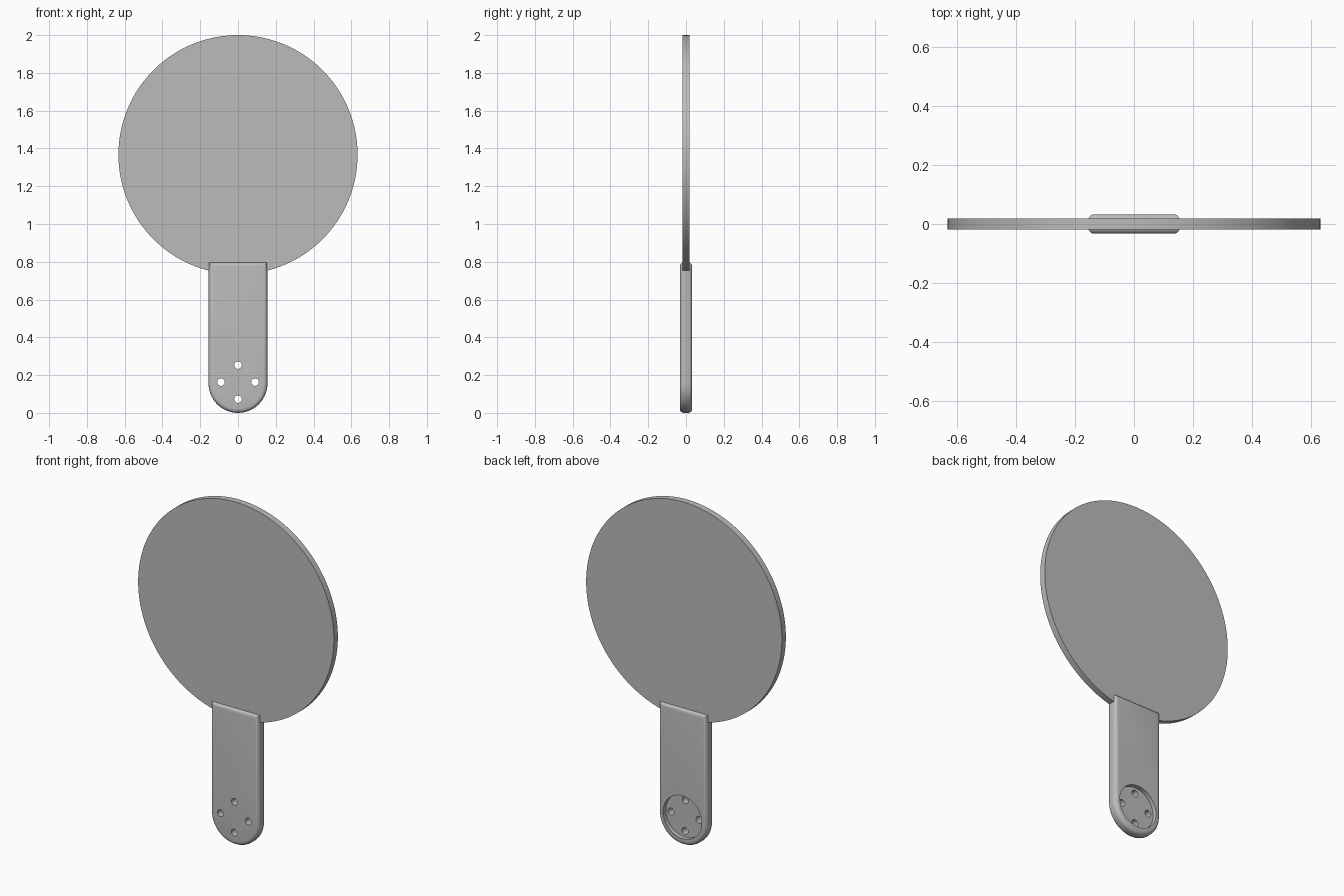
import bpy, bmesh, math
from mathutils import Matrix

if "Cube" in bpy.data.objects:
    bpy.data.objects.remove(bpy.data.objects["Cube"], do_unlink=True)

grey = bpy.data.materials.new("plain grey")
grey.use_nodes = True
grey.diffuse_color = (0.5, 0.5, 0.5, 1)
grey.node_tree.nodes["Principled BSDF"].inputs["Base Color"].default_value = (0.5, 0.5, 0.5, 1)

HALF_WIDTH = 0.156
HALF_DEPTH = 0.033
HOLE_Z = 0.163


def add_object(name, bm):
    mesh = bpy.data.meshes.new(name)
    bm.to_mesh(mesh)
    bm.free()
    mesh.materials.append(grey)
    obj = bpy.data.objects.new(name, mesh)
    bpy.context.collection.objects.link(obj)
    return obj


def disc(name, radius, y0, y1, x, z, sides):
    """Cylinder lying along y between y0 and y1."""
    bm = bmesh.new()
    place = Matrix.Translation((x, (y0 + y1) / 2, z)) @ Matrix.Rotation(math.pi / 2, 4, "X")
    bmesh.ops.create_cone(bm, cap_ends=True, segments=sides, radius1=radius,
                          radius2=radius, depth=y1 - y0, matrix=place)
    return add_object(name, bm)


def smooth(obj):
    bpy.ops.object.select_all(action="DESELECT")
    obj.select_set(True)
    bpy.context.view_layer.objects.active = obj
    bpy.ops.object.shade_smooth_by_angle(angle=math.radians(35))


# Round paddle blade
blade = disc("blade", 0.633, -0.0185, 0.0185, 0, 1.367, 160)
smooth(blade)

# Handle: straight top, semicircular bottom, rounded front and back rims
bm = bmesh.new()
outline = [(-HALF_WIDTH, 0.797), (HALF_WIDTH, 0.797)]
for i in range(49):
    a = -math.pi * i / 48
    outline.append((HALF_WIDTH * math.cos(a), HALF_WIDTH * (1 + math.sin(a))))
face = bm.faces.new([bm.verts.new((x, -HALF_DEPTH, z)) for x, z in outline])
extruded = bmesh.ops.extrude_face_region(bm, geom=[face])["geom"]
bmesh.ops.translate(bm, vec=(0, 2 * HALF_DEPTH, 0),
                    verts=[v for v in extruded if isinstance(v, bmesh.types.BMVert)])
bmesh.ops.recalc_face_normals(bm, faces=bm.faces[:])
rims = [e for e in bm.edges if abs(e.verts[0].co.y - e.verts[1].co.y) < 1e-5]
bmesh.ops.bevel(bm, geom=rims, offset=0.022, offset_type="OFFSET", segments=5,
                profile=0.5, affect="EDGES", clamp_overlap=True)
handle = add_object("handle", bm)

# Round pocket in the back of the handle and four through holes
cutters = [disc("pocket_cutter", 0.125, 0.008, 0.1, 0, HOLE_Z, 64)]
for i in range(4):
    a = i * math.pi / 2
    cutters.append(disc("hole_cutter", 0.02, -0.1, 0.1, 0.09 * math.cos(a),
                        HOLE_Z + 0.09 * math.sin(a), 24))
bpy.context.view_layer.objects.active = handle
for cutter in cutters:
    cut = handle.modifiers.new("cut", "BOOLEAN")
    cut.operation = "DIFFERENCE"
    cut.solver = "EXACT"
    cut.object = cutter
    bpy.ops.object.modifier_apply(modifier=cut.name)
    bpy.data.objects.remove(cutter, do_unlink=True)
smooth(handle)
